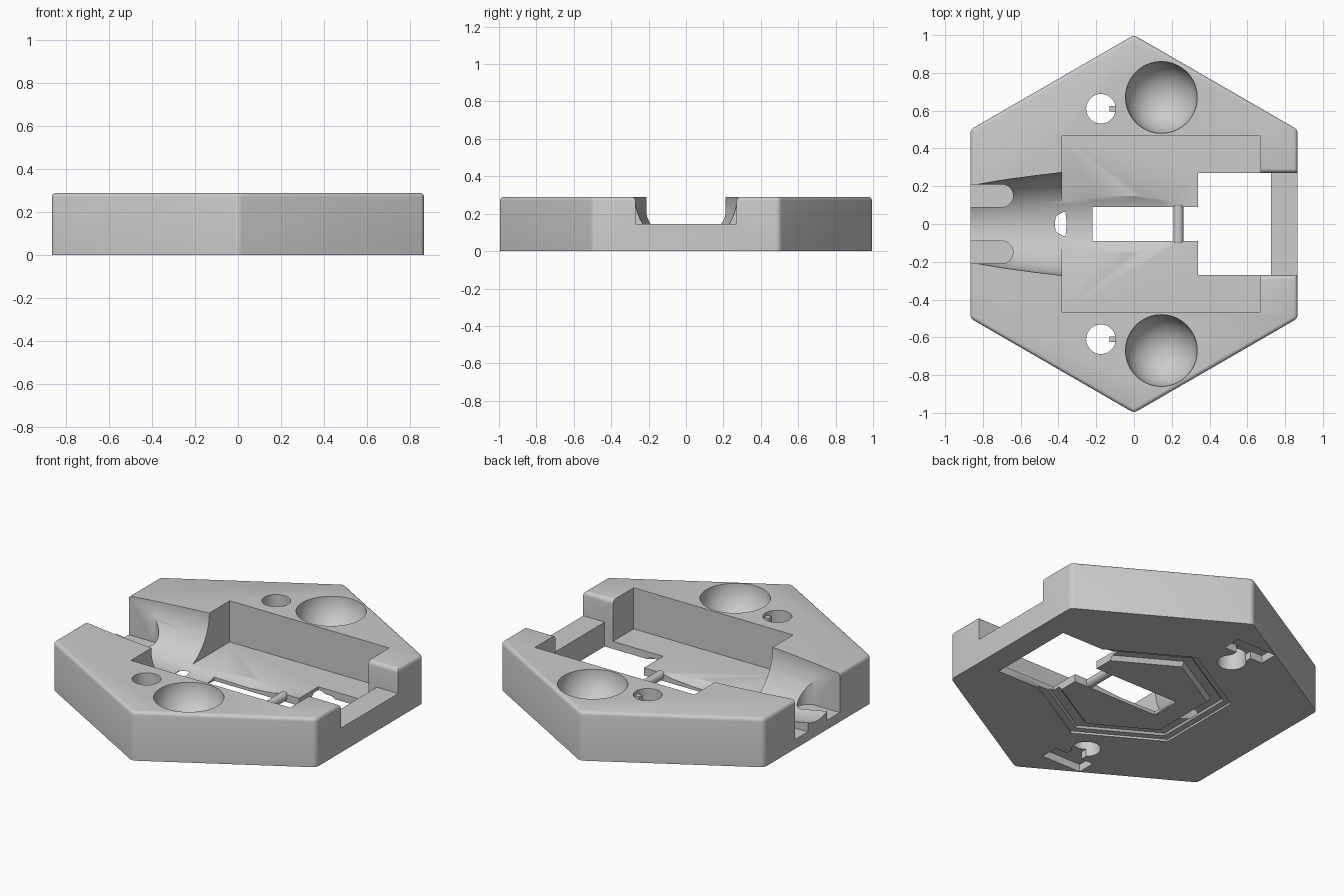
import bpy, bmesh
from math import pi, cos, sin
from mathutils import Matrix, Vector

cube = bpy.data.objects.get("Cube")
if cube:
    bpy.data.objects.remove(cube)

grey = bpy.data.materials.new("light_grey")
grey.use_nodes = True
grey.diffuse_color = (0.6, 0.6, 0.6, 1)
grey.node_tree.nodes["Principled BSDF"].inputs["Base Color"].default_value = (0.6, 0.6, 0.6, 1)

HEIGHT = 0.29
TOP = 0.5      # cutters reach above the plate
LOW = -0.1     # and below it


def finish(name, bm):
    bmesh.ops.remove_doubles(bm, verts=bm.verts, dist=1e-5)
    bmesh.ops.recalc_face_normals(bm, faces=bm.faces)
    mesh = bpy.data.meshes.new(name)
    bm.to_mesh(mesh)
    bm.free()
    mesh.materials.append(grey)
    obj = bpy.data.objects.new(name, mesh)
    bpy.context.collection.objects.link(obj)
    return obj


def box(name, x, y, z):
    bm = bmesh.new()
    size = Vector((x[1] - x[0], y[1] - y[0], z[1] - z[0]))
    mid = Vector((x[0] + x[1], y[0] + y[1], z[0] + z[1])) / 2
    bmesh.ops.create_cube(bm, size=1, matrix=Matrix.Translation(mid) @ Matrix.Diagonal(size).to_4x4())
    return finish(name, bm)


def prism(name, outline, start, vector):
    """Extrude a flat outline; start maps (a, b) to a point."""
    bm = bmesh.new()
    face = bm.faces.new([bm.verts.new(start(a, b)) for a, b in outline])
    new = bmesh.ops.extrude_face_region(bm, geom=[face])["geom"]
    bmesh.ops.translate(bm, vec=vector, verts=[v for v in new if isinstance(v, bmesh.types.BMVert)])
    return finish(name, bm)


def lathe(name, profile, sides, matrix=Matrix(), closed=False):
    """Spin (radius, height) points around z."""
    bm = bmesh.new()
    rings = []
    for i in range(sides):
        a = pi / 2 + 2 * pi * i / sides
        rings.append([bm.verts.new((r * cos(a), r * sin(a), h)) for r, h in profile])
    count = len(profile)
    for i in range(sides):
        r0, r1 = rings[i], rings[(i + 1) % sides]
        for j in range(count if closed else count - 1):
            k = (j + 1) % count
            bm.faces.new((r0[j], r1[j], r1[k], r0[k]))
    bmesh.ops.transform(bm, matrix=matrix, verts=bm.verts)
    return finish(name, bm)


def cylinder(name, radius, low, high, sides=48, matrix=Matrix()):
    return lathe(name, [(0, low), (radius, low), (radius, high), (0, high)], sides, matrix)


# Hexagonal plate with rounded top and corner edges
plate = cylinder("hexagon_plate", 1, 0, HEIGHT, 6)
bm = bmesh.new()
bm.from_mesh(plate.data)
bmesh.ops.dissolve_limit(bm, angle_limit=0.01, verts=bm.verts, edges=bm.edges)
rounded = [e for e in bm.edges if max(v.co.z for v in e.verts) > 0.1]
bmesh.ops.bevel(bm, geom=rounded, offset=0.02, segments=4, profile=0.5, affect='EDGES')
bm.to_mesh(plate.data)
bm.free()


def cut(cutter):
    cutter.hide_render = True
    mod = plate.modifiers.new("cut", 'BOOLEAN')
    mod.operation = 'DIFFERENCE'
    mod.solver = 'EXACT'
    mod.object = cutter
    bpy.context.view_layer.objects.active = plate
    bpy.ops.object.modifier_apply(modifier=mod.name)
    bpy.data.objects.remove(cutter)


# Main pocket, end opening and narrow slot
cut(box("pocket", (-0.38, 0.67), (-0.465, 0.465), (0.045, TOP)))
cut(box("end_opening", (0.34, 0.725), (-0.27, 0.27), (LOW, TOP)))
cut(box("centre_slot", (-0.22, 0.36), (-0.09, 0.09), (LOW, TOP)))

# End notch, flared round at its top edges
R = 0.025
flare = [(0.27 + R - R * cos(t * pi / 8), HEIGHT - R + R * sin(t * pi / 8)) for t in range(5)]
side = [(0.27, 0.145)] + flare + [(0.27 + R, TOP)]
outline = side + [(-y, z) for y, z in reversed(side)]
cut(prism("end_notch", outline, lambda y, z: (0.6, y, z), (0.4, 0, 0)))

# Swelling round channel along x
channel = [(0, -0.9), (0.197, -0.9), (0.232, -0.7), (0.255, -0.53), (0.273, -0.38),
           (0.284, -0.2), (0.288, 0), (0.278, 0.15), (0.25, 0.3), (0, 0.33)]
cut(lathe("channel", channel, 96,
          Matrix.Translation((0, 0, HEIGHT + 0.001)) @ Matrix.Rotation(pi / 2, 4, 'Y')))

# Stepped hexagonal groove underneath
groove = [(0.4, LOW), (0.4, 0), (0.42, 0.025), (0.48, 0.025), (0.49, 0.014), (0.53, 0.012), (0.53, LOW)]
cut(lathe("underside_groove", groove, 6, closed=True))

for s in (-1, 1):
    # Round-ended slots in the channel mouth
    arc = [(-0.7 + 0.06 * sin(t * pi / 16), s * 0.15 + 0.06 * cos(t * pi / 16)) for t in range(17)]
    slot = [(-0.9, s * 0.15 + 0.06)] + arc + [(-0.9, s * 0.15 - 0.06)]
    cut(prism("mouth_slot", slot, lambda x, y: (x, y, 0.055), (0, 0, TOP)))

    # Spherical bowls
    bm = bmesh.new()
    bmesh.ops.create_uvsphere(bm, u_segments=64, v_segments=32, radius=0.19,
                              matrix=Matrix.Translation((0.145, s * 0.67, HEIGHT + 0.002)))
    cut(finish("bowl", bm))

    # Keyed through holes with rectangular recesses underneath
    cut(cylinder("key_hole", 0.078, LOW, TOP, matrix=Matrix.Translation((-0.175, s * 0.61, 0))))
    cut(box("recess", (-0.305, -0.045), sorted((s * 0.71, s * 0.82)), (LOW, 0.045)))
    cut(box("recess_neck", (-0.225, -0.125), sorted((s * 0.61, s * 0.73)), (LOW, 0.044)))
    box("hole_key", (-0.13, -0.09), sorted((s * 0.595, s * 0.625)), (0.05, 0.27))

# Cross bar over the slot
cylinder("cross_bar", 0.026, -0.1, 0.1, 24,
         Matrix.Translation((0.235, 0, 0.028)) @ Matrix.Rotation(pi / 2, 4, 'X'))

# Smooth curves, keep edges crisp
for obj in bpy.context.collection.objects:
    obj.select_set(obj.type == 'MESH')
bpy.context.view_layer.objects.active = plate
bpy.ops.object.shade_smooth_by_angle(angle=pi / 6)
